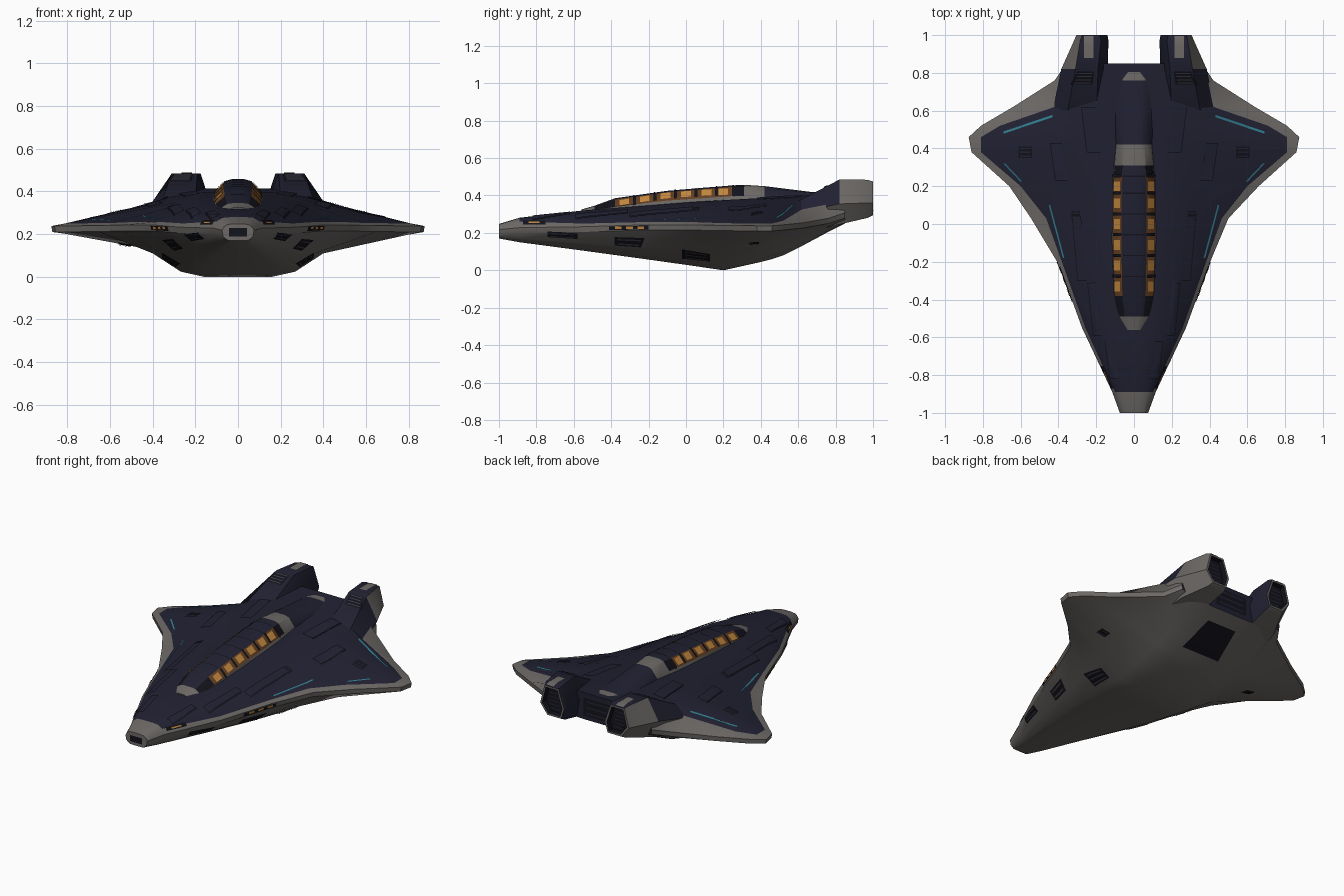
import bpy, bmesh, math
from mathutils import Vector
from mathutils.bvhtree import BVHTree

if "Cube" in bpy.data.objects:
    bpy.data.objects.remove(bpy.data.objects["Cube"])


def mat(name, r, g, b):
    m = bpy.data.materials.new(name)
    m.diffuse_color = (r, g, b, 1)
    m.use_nodes = True
    m.node_tree.nodes["Principled BSDF"].inputs["Base Color"].default_value = m.diffuse_color
    return m


MATS = [mat("hull_grey", .15, .14, .132), mat("navy_plating", .015, .015, .032),
        mat("black_vent", .006, .006, .011), mat("brown_glass", .13, .05, .015),
        mat("amber_light", .55, .25, .05), mat("cyan_line", .03, .2, .27),
        mat("dark_steel", .045, .045, .06)]
GREY, NAVY, BLACK, BROWN, AMBER, CYAN, STEEL = range(7)
TREES = []


def finish(name, bm, angle=32):
    me = bpy.data.meshes.new(name)
    bm.to_mesh(me)
    for m in MATS:
        me.materials.append(m)
    me.shade_smooth()
    me.set_sharp_from_angle(angle=math.radians(angle))
    ob = bpy.data.objects.new(name, me)
    bpy.context.collection.objects.link(ob)
    return ob


def loft(name, rings, rule, caps=(GREY, GREY), inset=None):
    """Skin a row of closed rings; rule(station, segment) gives the colour."""
    bm = bmesh.new()
    vs = [[bm.verts.new(p) for p in r] for r in rings]
    n = len(rings[0])
    for i in range(len(rings) - 1):
        for j in range(n):
            k = (j + 1) % n
            f = bm.faces.new((vs[i][j], vs[i][k], vs[i + 1][k], vs[i + 1][j]))
            f.material_index = rule(i, j)
    for ring, c in zip((vs[0], vs[-1]), caps):
        cap = bm.faces.new(ring)
        cap.material_index = c
    bmesh.ops.recalc_face_normals(bm, faces=bm.faces[:])
    if inset:
        bmesh.ops.inset_individual(bm, faces=[cap], thickness=inset[0])
        bmesh.ops.inset_individual(bm, faces=[cap], thickness=.004, depth=-inset[1])
        cap.material_index = inset[2]
        for e in cap.edges:
            for f in e.link_faces:
                f.material_index = inset[2]
    TREES.append(BVHTree.FromBMesh(bm))
    finish(name, bm)


VIEWS = {"top": lambda a, b, s: ((a * s, b, 2), (0, 0, -1)),
         "bottom": lambda a, b, s: ((a * s, b, -2), (0, 0, 1)),
         "side": lambda a, b, s: ((2 * s, a, b), (-s, 0, 0)),
         "front": lambda a, b, s: ((a * s, -2, b), (0, 1, 0)),
         "rear": lambda a, b, s: ((a * s, 2, b), (0, -1, 0))}


def plate(name, view, quad, colour, lift=.004, n=6, sides=(1, -1)):
    """Thin plate: a quad drawn in one view, laid on the surface below it."""
    bm = bmesh.new()
    a, b, c, d = [Vector(q) for q in quad]
    for s in sides:
        grid = {}
        for i in range(n + 1):
            for j in range(n + 1):
                u, v = i / n, j / n
                p = a.lerp(b, u).lerp(d.lerp(c, u), v)
                o, dr = VIEWS[view](p.x, p.y, s)
                o, dr = Vector(o), Vector(dr)
                hits = [h for h in (t.ray_cast(o, dr) for t in TREES) if h[0]]
                if hits:
                    h = min(hits, key=lambda q: q[3])
                    nr = h[1] if h[1].dot(dr) < 0 else -h[1]
                    grid[i, j] = bm.verts.new(h[0] + nr * lift)
        for i in range(n):
            for j in range(n):
                ks = [(i, j), (i + 1, j), (i + 1, j + 1), (i, j + 1)]
                if all(k in grid for k in ks):
                    f = bm.faces.new([grid[k] for k in ks])
                    f.normal_update()
                    if f.normal.dot(dr) > 0:
                        f.normal_flip()
                    f.material_index = colour
    finish(name, bm)


def box(a0, b0, a1, b1):
    return [(a0, b0), (a1, b0), (a1, b1), (a0, b1)]


def grille(name, view, quad, slats, colour=STEEL, sides=(1, -1)):
    """Black vent with thin slats across it."""
    plate(name, view, quad, BLACK, sides=sides)
    a, b, c, d = [Vector(q) for q in quad]
    for i in range(slats):
        t0, t1 = (i + .35) / slats, (i + .65) / slats
        q = [a.lerp(d, t0).lerp(b.lerp(c, t0), .1), a.lerp(d, t0).lerp(b.lerp(c, t0), .9),
             a.lerp(d, t1).lerp(b.lerp(c, t1), .9), a.lerp(d, t1).lerp(b.lerp(c, t1), .1)]
        plate(name + "_slat", view, q, colour, .007, 3, sides)


# Hull: stations along y; underside = floor, chine, rim; topside = plating edge, shoulder
YS = [-1, -.89, -.55, -.22, .03, .2, .38, .46, .52, .62, .76, .85]
UNDER = [(.04, .17, .06, .18, .075, .21), (.055, .15, .09, .17, .115, .22),
         (.10, .105, .2, .145, .275, .225), (.14, .06, .30, .12, .395, .235),
         (.16, .025, .36, .11, .50, .235), (.16, 0, .40, .11, .66, .232),
         (.15, .04, .42, .13, .86, .23), (.14, .06, .42, .15, .875, .23),
         (.14, .08, .41, .165, .81, .235), (.13, .13, .40, .20, .64, .245),
         (.13, .205, .36, .235, .42, .27), (.12, .25, .33, .27, .36, .30)]
OVER = [(.065, .235, .05, .245), (.10, .26, .07, .278), (.258, .25, .19, .295),
        (.375, .258, .24, .32), (.465, .258, .26, .34), (.60, .252, .28, .35),
        (.81, .25, .31, .36), (.81, .25, .32, .365), (.71, .265, .33, .37),
        (.42, .325, .34, .375), (.37, .36, .32, .385), (.34, .36, .30, .39)]


def hull_half(i, s):
    xb, zb, xc, zc, xe, ze = UNDER[i]
    xi, zi, xs, zs = OVER[i]
    if s < 0 and YS[i] == .03:
        xe += .045
    zt = zs + (.003 if i < 2 else .025)
    pts = [(0, zb), (xb, zb), (xb + (xc - xb) * .45, zb + (zc - zb) * .22), (xc, zc),
           (xe - .005, ze - .02), (xe, ze + .008), (xi, zi), (xs, zs), (xs * .5, zt), (0, zt)]
    return [(x * s, YS[i], z) for x, z in pts]


rings = [hull_half(i, 1) + hull_half(i, -1)[-2:0:-1] for i in range(len(YS))]
loft("hull", rings,
     lambda i, j: NAVY if min(j, 17 - j) >= 6 and i > 0 else GREY, (GREY, NAVY))

# Canopy and spine
CAN = [(-.56, .05, .30, .325), (-.49, .09, .30, .345), (-.38, .11, .305, .385),
       (-.1, .12, .33, .425), (.1, .12, .34, .442), (.25, .115, .35, .454),
       (.31, .11, .35, .457), (.42, .1, .35, .45), (.66, .12, .36, .42),
       (.76, .11, .36, .415), (.85, .1, .36, .41)]


def can_ring(y, w, zb, zt):
    h = zt - zb
    p = [(0, zb - .02), (w + .005, zb - .02), (w * .93, zb + .45 * h), (w * .56, zb + .92 * h),
         (w * .3, zt), (0, zt)]
    return [(x, y, z) for x, z in p] + [(-x, y, z) for x, z in p[-2:0:-1]]


def can_rule(i, j):
    k = min(j, 9 - j)
    if i in (0, 6):
        return GREY
    if i < 6:
        return GREY if k < 2 else (BROWN if 2 <= i <= 4 else BLACK) if k == 2 else NAVY
    return GREY if i == 9 and k > 2 else NAVY


loft("canopy", [can_ring(*c) for c in CAN], can_rule, (GREY, NAVY))

# Engine pods: y, inner x, outer x, top inner, top outer, bottom z, middle z, top z
POD = [(.60, .15, .43, .20, .35, .19, .31, .37), (.82, .14, .385, .19, .31, .245, .355, .485),
       (.97, .135, .318, .175, .285, .28, .36, .484), (1.0, .14, .305, .18, .275, .295, .36, .475)]
for s, side in ((1, "right"), (-1, "left")):
    rings = [[(x * s, y, z) for x, z in ((xi + .02, zb), (xo - .05, zb), (xo, zm), (to, zt),
                                         (ti, zt), (xi, zm))]
             for y, xi, xo, ti, to, zb, zm, zt in POD]
    loft("engine_pod_" + side, rings,
         lambda i, j: NAVY if j > 2 or (j == 2 and i == 0) else GREY,
         (NAVY, GREY), (.014, .03, BLACK))
grille("pod_exhaust", "rear", [(.175, .32), (.265, .32), (.265, .44), (.185, .44)], 5, NAVY)
plate("pod_top_patch", "top", box(.215, .88, .265, .995), GREY)
grille("pod_intake", "top", [(.22, .74), (.33, .74), (.30, .81), (.21, .81)], 4)

# Lit canopy windows and roof ribs
for y in (-.33, -.22, -.11, 0, .11, .2):
    plate("window", "top", box(.072, y - .026, .102, y + .026), AMBER, n=2)
    plate("roof_rib", "top", box(-.058, y + .05, .058, y + .056), BLACK, .003, 4, (1,))
    plate("window_frame", "top", box(.066, y + .046, .107, y + .062), BLACK, .006, 2)

# Cyan lines along the wing edges
plate("trailing_light", "top", [(.43, .565), (.69, .478), (.69, .49), (.43, .577)], CYAN)
plate("leading_light", "top", [(.375, -.18), (.45, .10), (.442, .10), (.367, -.18)], CYAN)
plate("wing_light", "top", [(.60, .225), (.69, .32), (.68, .32), (.59, .225)], CYAN)

# Vents, lamps and panels
plate("nose_window", "front", box(-.042, .19, .042, .228), BLACK, sides=(1,))
grille("forward_vent", "side", [(-.74, .18), (-.58, .17), (-.58, .2), (-.74, .208)], 2)
grille("middle_vent", "side", [(-.38, .135), (-.24, .125), (-.22, .175), (-.38, .18)], 2)
grille("lower_vent", "side", [(-.02, .065), (.13, .05), (.13, .09), (-.02, .115)], 3)
plate("edge_slot", "side", [(-.41, .215), (-.2, .22), (-.2, .24), (-.41, .235)], BLACK)
for y in (-.36, -.30, -.24):
    plate("edge_lamp", "side", box(y - .018, .222, y + .018, .236), AMBER, .007, 2)
plate("nose_slot", "side", box(-.87, .243, -.75, .262), BLACK)
plate("nose_lamp", "side", box(-.84, .248, -.78, .256), AMBER, .007, 2)
grille("wing_vent", "top", box(.54, .35, .61, .41), 3, NAVY)
grille("shoulder_vent", "top", box(.285, .02, .33, .07), 2, NAVY)
grille("wing_belly_vent", "bottom", box(.50, .34, .56, .39), 2)
plate("belly_hatch", "bottom", [(-.13, .58), (.13, .58), (.10, .77), (-.10, .77)], BLACK,
      sides=(1,))
grille("centre_exhaust", "rear", box(-.11, .275, .11, .385), 3, NAVY, (1,))

# Raised plating and seams on the top
for x, y, w, l in ((.27, -.13, .022, .17), (.19, -.45, .02, .14), (.10, -.72, .02, .1),
                   (.21, .5, .035, .12), (.38, .33, .03, .1)):
    plate("top_panel", "top", [(x - w, y - l), (x + w, y - l), (x + w + .03, y + l),
                               (x - w + .03, y + l)], NAVY, .008)
    plate("panel_seam", "top", [(x + w, y - l), (x + w + .006, y - l), (x + w + .036, y + l),
                                (x + w + .03, y + l)], BLACK, .005)
